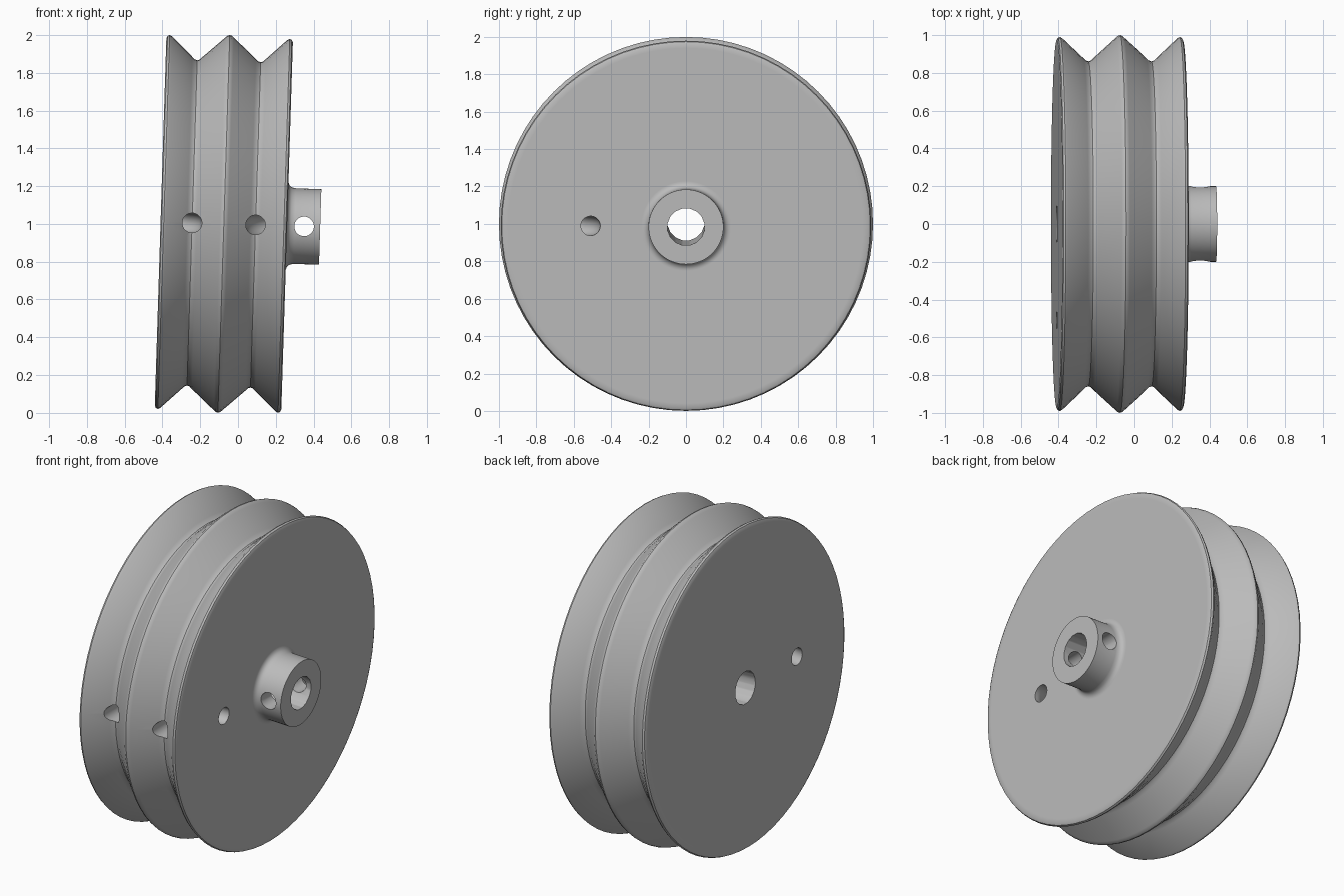
import bpy, bmesh, math
from mathutils import Matrix, Vector

if "Cube" in bpy.data.objects:
    bpy.data.objects.remove(bpy.data.objects["Cube"], do_unlink=True)

# Plain grey finish
grey = bpy.data.materials.new("plain grey")
grey.use_nodes = True
colour = (0.5, 0.5, 0.5, 1)
grey.diffuse_color = colour
grey.node_tree.nodes["Principled BSDF"].inputs["Base Color"].default_value = colour

# The wheel leans slightly, pivoting on its middle ridge
LEAN = Matrix.Translation((-0.075, 0, 1)) @ Matrix.Rotation(math.radians(1.8), 4, 'Y')
GROOVE, FACE, HUB_END = 0.168, 0.335, 0.51


def add_object(name, bm):
    mesh = bpy.data.meshes.new(name)
    bmesh.ops.recalc_face_normals(bm, faces=bm.faces)
    bm.to_mesh(mesh)
    bm.free()
    obj = bpy.data.objects.new(name, mesh)
    bpy.context.collection.objects.link(obj)
    return obj


def lathe(name, profile, steps):
    """Spin (axial, radius) points about the x axis."""
    bm = bmesh.new()
    verts = [bm.verts.new((u, 0, r)) for u, r in profile]
    edges = [bm.edges.new(pair) for pair in zip(verts, verts[1:])]
    bmesh.ops.spin(bm, geom=verts + edges, cent=(0, 0, 0), axis=(1, 0, 0),
                   angle=math.tau, steps=steps, use_merge=True)
    bmesh.ops.remove_doubles(bm, verts=bm.verts, dist=1e-5)
    return add_object(name, bm)


def tube(name, path, radius, sides):
    """Closed round tube along a path lying in the xy plane."""
    bm = bmesh.new()
    rings = []
    for i, p in enumerate(path):
        d = (path[min(i + 1, len(path) - 1)] - path[max(i - 1, 0)]).normalized()
        side = Vector((-d.y, d.x, 0))
        ring = []
        for k in range(sides):
            a = math.tau * (k + 0.5) / sides
            offset = side * math.cos(a) + Vector((0, 0, math.sin(a)))
            ring.append(bm.verts.new(p + offset * radius))
        rings.append(ring)
    for a, b in zip(rings, rings[1:]):
        for k in range(sides):
            n = (k + 1) % sides
            bm.faces.new((a[k], a[n], b[n], b[k]))
    bm.faces.new(rings[0])
    bm.faces.new(rings[-1])
    return add_object(name, bm)


# Wheel profile: half a double V rim, mirrored, then the hub
rim = [(0.335, 0.95), (0.335, 0.972), (0.329, 0.985), (0.318, 0.99), (0.305, 0.983),
       (0.195, 0.879), (0.182, 0.866), (GROOVE, 0.861), (0.154, 0.866),
       (0.141, 0.879), (0.022, 0.987), (0.012, 0.996)]
left = [(-u, r) for u, r in rim]
hub = [(FACE, 0.24), (FACE, 0.23), (0.342, 0.214), (0.355, 0.204), (0.375, 0.2),
       (HUB_END, 0.2), (HUB_END, 0)]
pulley = lathe("pulley_wheel", [(-FACE, 0)] + left + [(0, 1)] + rim[::-1] + hub, 72)

# Bore, set screw hole, and curved cord holes from each face to its groove
cutters = [
    tube("bore_cutter", [Vector((-1, 0, 0)), Vector((1, 0, 0))], 0.1, 16),
    tube("set_screw_cutter", [Vector((0.425, -0.5, 0)), Vector((0.425, 0.5, 0))], 0.052, 24),
]
bend = FACE - GROOVE
for sign in (-1, 1):
    path = [Vector((sign * 0.5, -0.51, 0))]
    for i in range(9):
        a = math.pi / 2 * i / 8
        path.append(Vector((sign * (FACE - bend * math.sin(a)),
                            -0.51 - bend * (1 - math.cos(a)), 0)))
    path.append(Vector((sign * GROOVE, -1.1, 0)))
    cutters.append(tube("cord_hole_cutter", path, 0.052, 24))

for cutter in cutters:
    cutter.hide_render = True
    mod = pulley.modifiers.new(cutter.name, 'BOOLEAN')
    mod.operation = 'DIFFERENCE'
    mod.solver = 'EXACT'
    mod.object = cutter

# Bake the cuts and discard the cutters
bpy.context.view_layer.update()
graph = bpy.context.evaluated_depsgraph_get()
baked = bpy.data.meshes.new_from_object(pulley.evaluated_get(graph))
pulley.modifiers.clear()
pulley.data = baked
for cutter in cutters:
    bpy.data.objects.remove(cutter, do_unlink=True)

baked.transform(LEAN)
baked.materials.clear()
baked.materials.append(grey)
for poly in baked.polygons:
    poly.material_index = 0

bpy.ops.object.select_all(action='DESELECT')
pulley.select_set(True)
bpy.context.view_layer.objects.active = pulley
bpy.ops.object.shade_smooth_by_angle(angle=math.radians(32))
